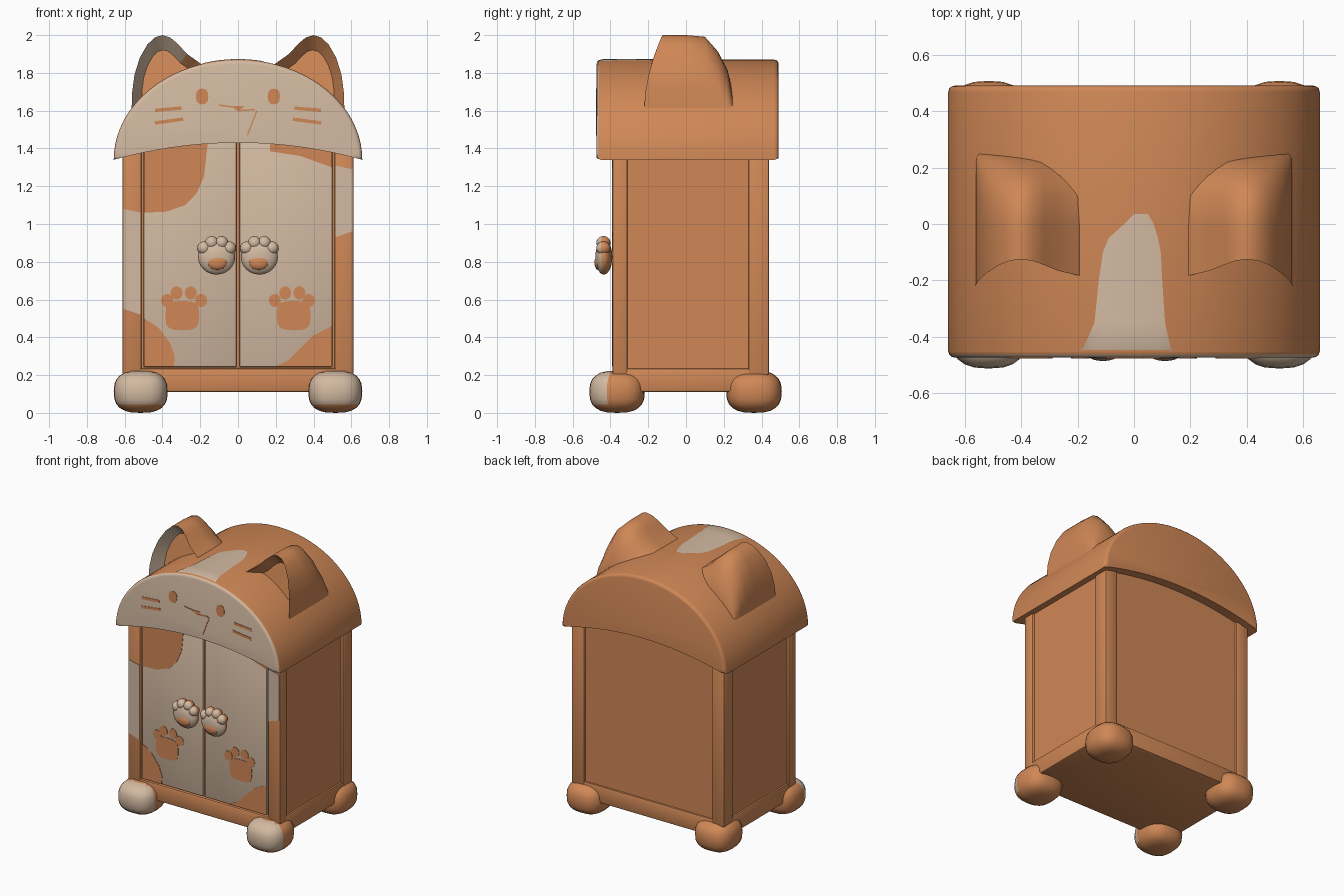
import bpy, bmesh, math
from mathutils import Vector, Matrix

cube = bpy.data.objects.get("Cube")
if cube:
    bpy.data.objects.remove(cube, do_unlink=True)


def material(name, rgb):
    m = bpy.data.materials.new(name)
    m.use_nodes = True
    m.diffuse_color = (*rgb, 1)
    m.node_tree.nodes["Principled BSDF"].inputs["Base Color"].default_value = (*rgb, 1)
    return m


ORANGE, CREAM = 0, 1
MATS = [material("orange", (0.63, 0.245, 0.093)), material("cream", (0.65, 0.49, 0.36))]


def finish(name, bm, rule=None, color=ORANGE, angle=40):
    """Turn a bmesh into a shaded object; rule(face) gives the colour slot."""
    bmesh.ops.recalc_face_normals(bm, faces=bm.faces)
    bm.normal_update()
    for f in bm.faces:
        f.material_index = rule(f) if rule else color
    mesh = bpy.data.meshes.new(name)
    bm.to_mesh(mesh)
    bm.free()
    for m in MATS:
        mesh.materials.append(m)
    ob = bpy.data.objects.new(name, mesh)
    bpy.context.collection.objects.link(ob)
    bpy.ops.object.select_all(action='DESELECT')
    ob.select_set(True)
    bpy.context.view_layer.objects.active = ob
    bpy.ops.object.shade_smooth_by_angle(angle=math.radians(angle))
    return ob


def box(name, lo, hi, bevel=0.01, color=ORANGE):
    bm = bmesh.new()
    lo, hi = Vector(lo), Vector(hi)
    bmesh.ops.create_cube(bm, size=1, matrix=Matrix.Translation((lo + hi) / 2)
                          @ Matrix.Diagonal((*(hi - lo), 1)))
    if bevel:
        bmesh.ops.bevel(bm, geom=bm.edges[:], offset=bevel, segments=2,
                        affect='EDGES', profile=0.5)
    return finish(name, bm, color=color)


def prism(bm, pts, y0, y1):
    """Extrude an outline in x and z from y0 to y1."""
    face = bm.faces.new([bm.verts.new((x, y0, z)) for x, z in pts])
    new = bmesh.ops.extrude_face_region(bm, geom=[face])["geom"]
    for v in new:
        if isinstance(v, bmesh.types.BMVert):
            v.co.y = y1


def plate(name, shapes, y, color=ORANGE):
    bm = bmesh.new()
    for pts in shapes:
        prism(bm, pts, y, y - 0.004)
    return finish(name, bm, color=color)


def oval(x, z, rx, rz, power=1.0, n=16):
    soft = lambda c: math.copysign(abs(c) ** power, c)
    return [(x + rx * soft(math.cos(a)), z + rz * soft(math.sin(a)))
            for a in (2 * math.pi * i / n for i in range(n))]


def stroke(x0, z0, x1, z1, w):
    d = Vector((x1 - x0, z1 - z0)).normalized() * w / 2
    return [(x0 - d.y, z0 + d.x), (x0 + d.y, z0 - d.x),
            (x1 + d.y, z1 - d.x), (x1 - d.y, z1 + d.x)]


def ball(bm, center, radii, power=1.0, seg=24):
    new = bmesh.ops.create_uvsphere(bm, u_segments=seg, v_segments=seg // 2, radius=1)["verts"]
    for v in new:
        v.co = Vector(c + r * math.copysign(abs(k) ** power, k)
                      for c, r, k in zip(center, radii, v.co))


# Cabinet body: core, base, corner posts, doors
box("cabinet_core", (-0.595, -0.37, 0.13), (0.595, 0.425, 1.44), 0)
box("base_rail", (-0.608, -0.39, 0.11), (0.608, 0.437, 0.237), 0.015)
for side, s in (("right", -1), ("left", 1)):
    xs = sorted((s * 0.51, s * 0.612))
    box(f"{side}_front_post", (xs[0], -0.39, 0.2), (xs[1], -0.31, 1.42), 0.012)
    box(f"{side}_back_post", (xs[0], 0.33, 0.2), (xs[1], 0.44, 1.42), 0.012)
    xs = sorted((s * 0.008, s * 0.499))
    box(f"{side}_door", (xs[0], -0.388, 0.243), (xs[1], -0.36, 1.44), 0.006, CREAM)

# Painted fur patches
plate("right_post_patch", [[(-0.605, 0.55), (-0.515, 0.52), (-0.515, 1.06), (-0.605, 1.08)]], -0.389, CREAM)
plate("left_post_patch", [[(0.515, 0.93), (0.605, 0.96), (0.605, 1.29), (0.515, 1.31)]], -0.389, CREAM)
plate("door_patches", [
    [(-0.497, 1.06), (-0.38, 1.065), (-0.28, 1.1), (-0.22, 1.16), (-0.18, 1.25), (-0.16, 1.43), (-0.497, 1.43)],
    [(0.17, 1.385), (0.33, 1.36), (0.497, 1.3), (0.497, 1.43), (0.17, 1.43)],
    [(-0.497, 0.5), (-0.42, 0.45), (-0.36, 0.37), (-0.335, 0.3), (-0.34, 0.246), (-0.497, 0.246)],
    [(0.497, 0.46), (0.4, 0.41), (0.32, 0.33), (0.27, 0.28), (0.2, 0.246), (0.497, 0.246)],
], -0.387)

# Paw prints and paw-shaped knobs
for side, s in (("right", -1), ("left", 1)):
    toes = [oval(s * x, z, 0.032, 0.035) for x, z in
            ((0.195, 0.595), (0.25, 0.635), (0.325, 0.635), (0.375, 0.595))]
    plate(f"{side}_paw_print", [oval(s * 0.295, 0.515, 0.09, 0.078, 0.6)] + toes, -0.3875)

    bm = bmesh.new()
    ball(bm, (s * 0.113, -0.435, 0.825), (0.098, 0.045, 0.093))
    for dx, z in ((-0.067, 0.872), (-0.026, 0.9), (0.026, 0.9), (0.067, 0.872)):
        ball(bm, (s * 0.113 + dx, -0.437, z), (0.036, 0.038, 0.036), seg=16)
    finish(f"{side}_knob", bm, lambda f: CREAM if f.calc_center_median().y < -0.445 else ORANGE)
    bm = bmesh.new()
    ball(bm, (s * 0.11, -0.465, 0.795), (0.052, 0.02, 0.038))
    finish(f"{side}_knob_pad", bm)

# Round feet; the front pair has cream toes
for side, s in (("right", -1), ("left", 1)):
    for end, y in (("front", -0.365), ("back", 0.36)):
        bm = bmesh.new()
        ball(bm, (s * 0.515, y, 0.112), (0.143, 0.147, 0.112), 0.75)
        finish(f"{side}_{end}_foot", bm, lambda f: CREAM if f.calc_center_median().y < -0.41
               and f.calc_center_median().z > 0.04 else ORANGE, angle=60)

# Arched roof with a cream face at the front
HALF, BASE, RISE = 0.658, 1.34, 0.53


def roof_z(x):
    return BASE + RISE * math.sqrt(1 - (x / HALF) ** 2)


N = 40
top = [(HALF * math.cos(math.pi * i / N), BASE + RISE * math.sin(math.pi * i / N))
       for i in range(N + 1)]
under = [(x, BASE + 0.09 * (1 - (x / HALF) ** 2))
         for x in (HALF * (2 * i / N - 1) for i in range(1, N))]
bm = bmesh.new()
prism(bm, top + under, -0.473, 0.49)
rims = [e for e in bm.edges if abs(e.verts[0].co.y - e.verts[1].co.y) < 1e-4]
bmesh.ops.bevel(bm, geom=rims, offset=0.022, segments=3, affect='EDGES', profile=0.5)
finish("roof", bm, lambda f: CREAM if f.normal.y < -0.5 else ORANGE)

# Forehead stripe, following the curve of the roof
bm = bmesh.new()
rows = []
for y, a, b in ((-0.462, -0.23, 0.16), (-0.44, -0.18, 0.13), (-0.35, -0.14, 0.11), (-0.2, -0.125, 0.1),
                (-0.1, -0.11, 0.095), (-0.05, -0.09, 0.085), (0, -0.035, 0.07), (0.035, 0, 0.05)):
    drop = 0.01 if y < -0.45 else 0
    rows.append([bm.verts.new((x, y, roof_z(x) + 0.003 - drop))
                 for x in (a + (b - a) * i / 8 for i in range(9))])
for r, q in zip(rows, rows[1:]):
    for i in range(8):
        bm.faces.new((r[i], r[i + 1], q[i + 1], q[i]))
finish("forehead_stripe", bm, color=CREAM)

# Face: eyes, whiskers, nose and mouth
marks = [[(-0.035, 1.625), (0.035, 1.625), (0.0, 1.595)],
         stroke(0.1, 1.6, 0.05, 1.47, 0.007), stroke(0.0, 1.6, 0.09, 1.605, 0.008),
         stroke(-0.1, 1.63, -0.03, 1.62, 0.008)]
for s in (-1, 1):
    marks += [oval(s * 0.19, 1.675, 0.033, 0.042, 0.8, 12),
              stroke(s * 0.30, 1.613, s * 0.44, 1.602, 0.018),
              stroke(s * 0.29, 1.555, s * 0.44, 1.535, 0.018)]
plate("face_marks", marks, -0.472)

# Ears: lofted rings with a hollow front
EAR = [(0.565, 1.56), (0.56, 1.7), (0.548, 1.79), (0.52, 1.88), (0.48, 1.95), (0.44, 1.988), (0.4, 2.0),
       (0.36, 1.988), (0.32, 1.955), (0.27, 1.9), (0.22, 1.865), (0.185, 1.84), (0.185, 1.56)]
for side, s in (("right", -1), ("left", 1)):
    bm = bmesh.new()
    rings = []

    def ring(y, lean=0.0, zs=1.0, shrink=1.0):
        pts = []
        for x, z in EAR:
            h = (z - 1.56) / 0.44
            pts.append(bm.verts.new((s * (0.385 + (x - 0.385) * shrink), y + lean * h * h,
                                     1.74 + (1.56 + 0.44 * h * zs - 1.74) * shrink)))
        rings.append(pts)

    ring(-0.12, 0.06, shrink=0.7)
    ring(-0.225, 0.1)
    ring(-0.15, 0.08)
    ring(0.0)
    ring(0.1, zs=0.98)
    ring(0.17, zs=0.8)
    ring(0.22, zs=0.58)
    ring(0.25, zs=0.3)
    hollow = set()
    for k, (r, q) in enumerate(zip(rings, rings[1:])):
        for i in range(len(r)):
            j = (i + 1) % len(r)
            f = bm.faces.new((r[i], r[j], q[j], q[i]))
            if k == 0:
                hollow.add(f)
    bm.faces.new(rings[0])
    bm.faces.new(rings[-1])
    finish(f"{side}_ear", bm, lambda f: CREAM if f in hollow
           and f.calc_center_median().x < -0.29 else ORANGE, angle=50)
